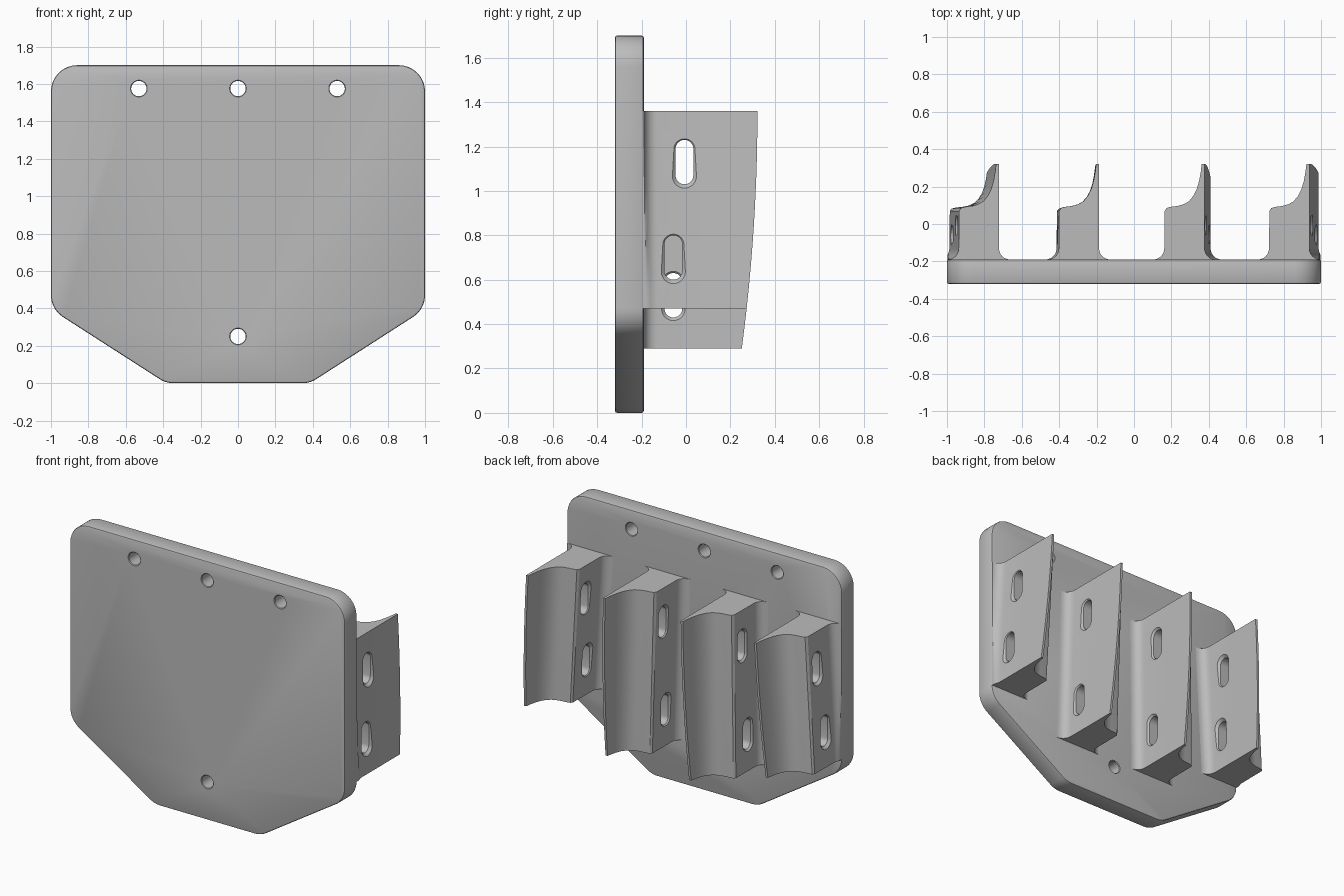
import bpy, bmesh, math
from mathutils import Vector

if "Cube" in bpy.data.objects:
    bpy.data.objects.remove(bpy.data.objects["Cube"], do_unlink=True)

grey = bpy.data.materials.new("plain_grey")
grey.use_nodes = True
grey.diffuse_color = (0.5, 0.5, 0.5, 1)
grey.node_tree.nodes["Principled BSDF"].inputs["Base Color"].default_value = (0.5, 0.5, 0.5, 1)

PLATE_FRONT, PLATE_BACK = -0.32, -0.19
TOP, REACH = 1.36, 1.07


def loft(name, rings):
    """Skin a list of equal rings of points and cap both ends."""
    bm = bmesh.new()
    loops = [[bm.verts.new(p) for p in ring] for ring in rings]
    n = len(loops[0])
    for a, b in zip(loops, loops[1:]):
        for i in range(n):
            j = (i + 1) % n
            bm.faces.new((a[i], a[j], b[j], b[i]))
    bm.faces.new(loops[0][::-1])
    bm.faces.new(loops[-1])
    bmesh.ops.recalc_face_normals(bm, faces=bm.faces)
    mesh = bpy.data.meshes.new(name)
    bm.to_mesh(mesh)
    bm.free()
    mesh.materials.append(grey)
    obj = bpy.data.objects.new(name, mesh)
    bpy.context.collection.objects.link(obj)
    return obj


def activate(obj):
    bpy.ops.object.select_all(action='DESELECT')
    obj.select_set(True)
    bpy.context.view_layer.objects.active = obj


def round_corners(points, radius, steps=8):
    """Replace every corner of a 2D outline by a tangent arc."""
    out = []
    for i, p in enumerate(points):
        p = Vector(p)
        a = (Vector(points[i - 1]) - p).normalized()
        b = (Vector(points[(i + 1) % len(points)]) - p).normalized()
        half = a.angle(b) / 2
        centre = p + (a + b).normalized() * radius / math.sin(half)
        start = p + a * radius / math.tan(half) - centre
        end = p + b * radius / math.tan(half) - centre
        turn = math.pi - 2 * half
        for k in range(steps + 1):
            t = k / steps
            arc = start * math.sin((1 - t) * turn) + end * math.sin(t * turn)
            out.append(centre + arc / math.sin(turn))
    return out


def slot_cutter(centre, half, radius, straight, flare, along_y=False):
    """Slot-shaped cutter with flared mouths; half is half the wall thickness."""
    rings = []
    out = 0.03
    for s, r in ((-half - out, radius + flare + out), (-half + flare, radius),
                 (half - flare, radius), (half + out, radius + flare + out)):
        ring = []
        for k in range(32):
            a = math.tau * (k + 0.5) / 32
            u = r * math.cos(a)
            w = r * math.sin(a) + math.copysign(straight / 2, math.sin(a))
            d = Vector((u, s, w)) if along_y else Vector((s, u, w))
            ring.append(Vector(centre) + d)
        rings.append(ring)
    return loft("cutter", rings)


def cut(obj, cutters):
    for c in cutters:
        c.hide_render = True
        mod = obj.modifiers.new("cut", 'BOOLEAN')
        mod.operation, mod.solver, mod.object = 'DIFFERENCE', 'EXACT', c
        activate(obj)
        bpy.ops.object.modifier_apply(modifier=mod.name)
        bpy.data.objects.remove(c, do_unlink=True)


def finish(obj):
    activate(obj)
    bpy.ops.object.shade_smooth_by_angle(angle=math.radians(30))


# Mounting plate with rounded outline and softened rims
half_outline = [(0.385, 0), (1, 0.395), (1, 1.7)]
outline = half_outline + [(-x, z) for x, z in reversed(half_outline)]
outline = round_corners(outline, 0.14)
plate = loft("mounting_plate", [[(x, y, z) for x, z in outline]
                                for y in (PLATE_FRONT, PLATE_BACK)])
bevel = plate.modifiers.new("rim", 'BEVEL')
bevel.width, bevel.segments = 0.01, 2
bevel.limit_method, bevel.angle_limit = 'ANGLE', math.radians(60)
activate(plate)
bpy.ops.object.modifier_apply(modifier=bevel.name)
mid_y = (PLATE_FRONT + PLATE_BACK) / 2
cut(plate, [slot_cutter((x, mid_y, z), 0.065, 0.041, 0, 0.004, True)
            for x, z in ((-0.53, 1.575), (0, 1.575), (0.53, 1.575), (0, 0.25))])
finish(plate)

# Cradle section: filleted foot, flat wall, thin lip, hollow ledge
WIDTH, FILLET = 0.215, 0.06
foot = [(FILLET * (1 - math.sin(a)), PLATE_BACK + FILLET * (1 - math.cos(a)))
        for a in [math.pi / 2 * k / 6 for k in range(7)]]
ledge = [(-0.015, 0.322), (-0.02, 0.28), (-0.029, 0.23), (-0.042, 0.185),
         (-0.06, 0.15), (-0.083, 0.122), (-0.11, 0.106), (-0.145, 0.096),
         (-0.185, 0.091), (-0.203, 0.085), (-0.213, 0.07)]
profile = [(FILLET, PLATE_BACK - 0.02)] + foot + [(0, 0.09), (0, 0.322)] + ledge
profile += [(-WIDTH - x, y) for x, y in reversed(foot)]
profile += [(-WIDTH - FILLET, PLATE_BACK - 0.02)]


def bracket(name, right, lean, bottom, low_slot):
    def shift(z):
        return right + lean * (TOP - z) / REACH

    rings = []
    for k in range(13):
        z = bottom + (TOP - bottom) * k / 12
        drop = 0.07 * ((TOP - z) / REACH) ** 2
        ring = []
        for x, y in profile:
            lip = max(0.0, (y - 0.07) / 0.25)
            ring.append((max(-0.998, min(0.998, x + shift(z))), y - drop * lip, z))
        rings.append(ring)
    obj = loft(name, rings)
    cut(obj, [slot_cutter((shift(z) - WIDTH / 2, y, z), WIDTH / 2, 0.04, 0.12, 0.011)
              for y, z in ((-0.007, 1.13), (-0.057, low_slot))])
    finish(obj)


# Four fanned brackets, the outer pair shorter
bracket("outer_right_bracket", -0.722, -0.06, 0.47, 0.70)
bracket("inner_right_bracket", -0.187, -0.012, 0.29, 0.53)
bracket("inner_left_bracket", 0.377, 0.032, 0.29, 0.53)
bracket("outer_left_bracket", 0.937, 0.06, 0.47, 0.70)
